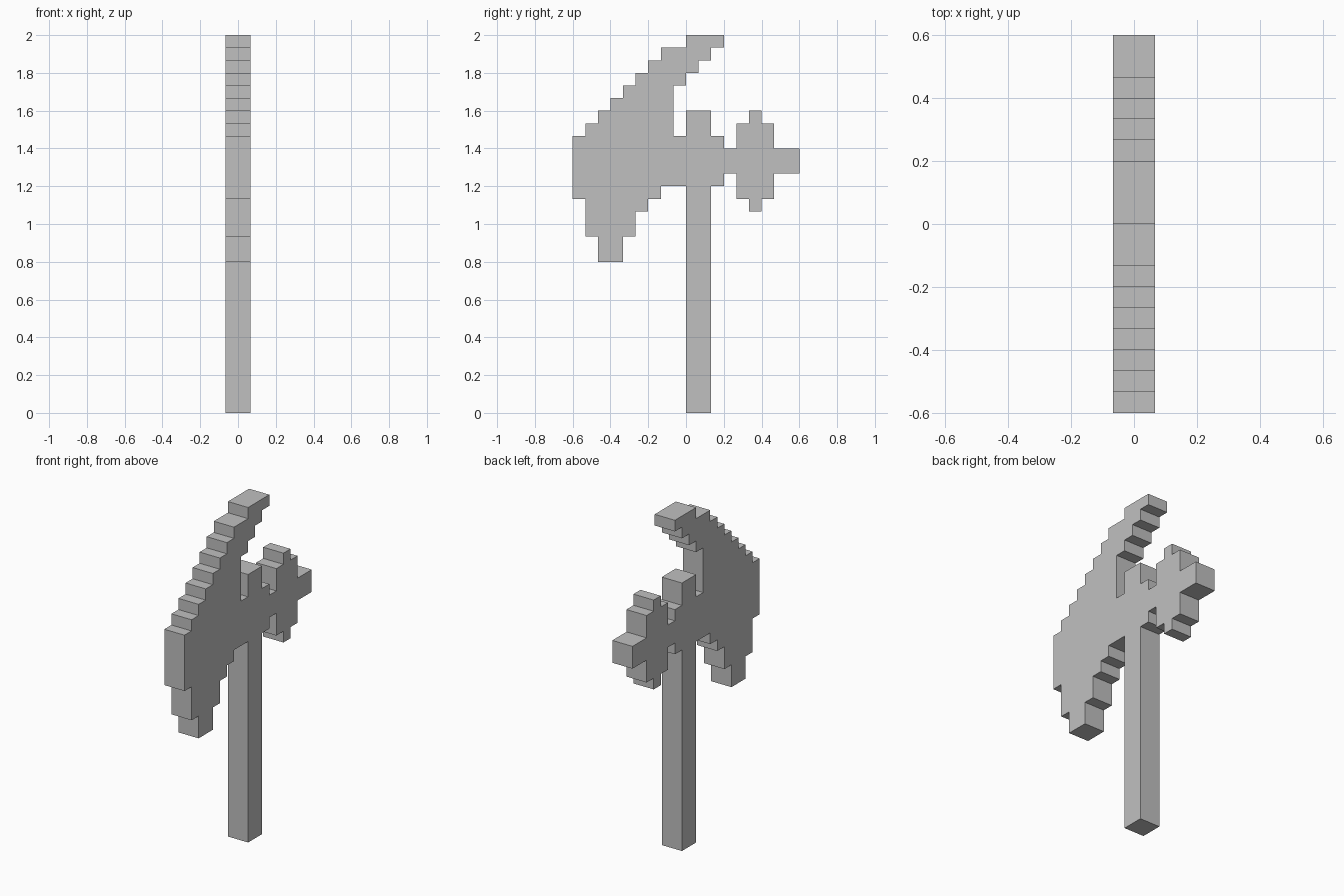
import bpy
import bmesh
from mathutils import Vector

cube = bpy.data.objects.get("Cube")
if cube:
    bpy.data.objects.remove(cube, do_unlink=True)

U = 2 / 30  # one square step of the blocky outline

grey = bpy.data.materials.new("plain grey")
grey.use_nodes = True
colour = (0.53, 0.53, 0.53, 1)
grey.diffuse_color = colour
grey.node_tree.nodes["Principled BSDF"].inputs["Base Color"].default_value = colour


def stepped_part(name, top, rows):
    """Slab from stacked rows (bottom, back edge, front edge), listed downwards."""
    front, back = [], []
    for bottom, y0, y1 in rows:
        front += [(y0, top), (y0, bottom)]
        back += [(y1, top), (y1, bottom)]
        top = bottom
    outline = list(dict.fromkeys(back + front[::-1]))

    bm = bmesh.new()
    face = bm.faces.new([bm.verts.new((-U, y * U, z * U)) for y, z in outline])
    slab = bmesh.ops.extrude_face_region(bm, geom=[face])
    moved = [v for v in slab["geom"] if isinstance(v, bmesh.types.BMVert)]
    bmesh.ops.translate(bm, verts=moved, vec=Vector((2 * U, 0, 0)))
    # Merge straight runs into single flat faces
    bmesh.ops.dissolve_limit(bm, angle_limit=0.01, verts=bm.verts, edges=bm.edges)
    bmesh.ops.recalc_face_normals(bm, faces=bm.faces)
    mesh = bpy.data.meshes.new(name)
    bm.to_mesh(mesh)
    bm.free()
    mesh.materials.append(grey)
    obj = bpy.data.objects.new(name, mesh)
    bpy.context.collection.objects.link(obj)
    return obj


# Long shaft with the wide collar and the short end above it
stepped_part("shaft", 24, [(22, 0, 2), (18, -1, 3), (0, 0, 2)])

# Curved blade: hooked tip, stepped cutting edge and lower point
stepped_part("blade", 30, [
    (29, 0, 3), (28, -2, 2), (27, -3, 1), (26, -4, 0),
    (25, -5, -1), (24, -6, -1), (23, -7, -1), (22, -8, -1),
    (18, -9, -1), (17, -9, -2), (16, -8, -3), (14, -8, -4), (12, -7, -5),
])

# Cross-shaped spike on the back, joined to the collar by its neck
stepped_part("back_spike", 24, [
    (23, 5, 6), (21, 4, 7), (19, 3, 9), (17, 4, 7), (16, 5, 6),
])
